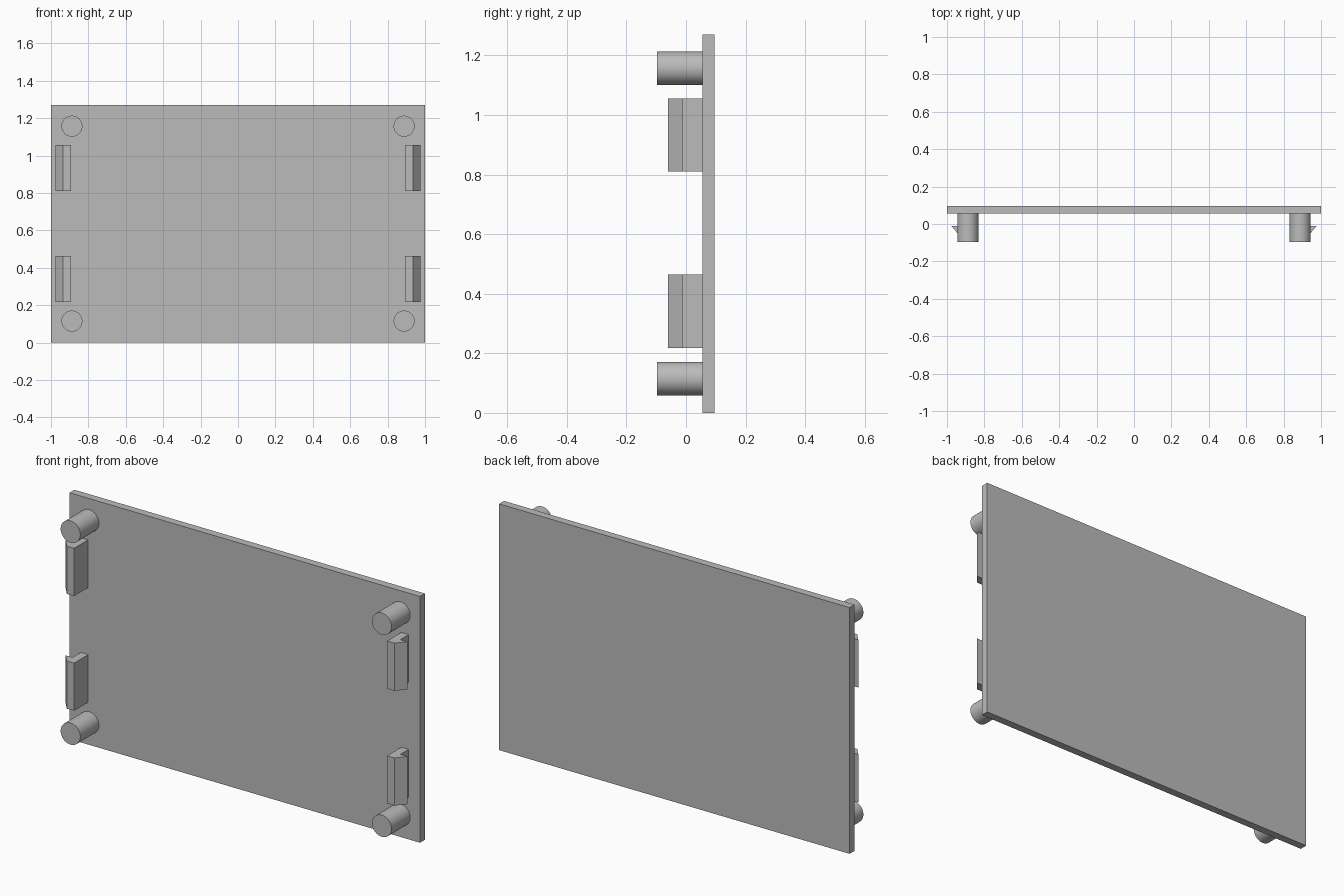
import bpy, bmesh, math

if "Cube" in bpy.data.objects:
    bpy.data.objects.remove(bpy.data.objects["Cube"])

mat = bpy.data.materials.new("light_grey")
mat.diffuse_color = (0.5, 0.5, 0.5, 1)
mat.use_nodes = True
mat.node_tree.nodes["Principled BSDF"].inputs["Base Color"].default_value = mat.diffuse_color

FRONT, BACK, HEIGHT = 0.055, 0.095, 1.27   # panel front and back y, panel height


def finish(name, bm):
    bmesh.ops.recalc_face_normals(bm, faces=bm.faces)
    mesh = bpy.data.meshes.new(name)
    bm.to_mesh(mesh)
    bm.free()
    mesh.materials.append(mat)
    ob = bpy.data.objects.new(name, mesh)
    bpy.context.collection.objects.link(ob)
    return ob


def prism(name, profile, z0, z1):
    """Extrude an (x, y) outline from z0 up to z1."""
    bm = bmesh.new()
    face = bm.faces.new([bm.verts.new((x, y, z0)) for x, y in profile])
    top = bmesh.ops.extrude_face_region(bm, geom=[face])["geom"]
    verts = [v for v in top if isinstance(v, bmesh.types.BMVert)]
    bmesh.ops.translate(bm, verts=verts, vec=(0, 0, z1 - z0))
    return finish(name, bm)


# Flat cover panel
prism("panel", [(-1, FRONT), (1, FRONT), (1, BACK), (-1, BACK)], 0, HEIGHT)

# Snap clip outline with an outward barb
clip = [(0.893, FRONT), (0.893, -0.06), (0.935, -0.06),
        (0.975, -0.012), (0.935, -0.012), (0.935, FRONT)]

for side, sx in (("left", -1), ("right", 1)):
    for level, peg_z, clip_z in (("lower", 0.115, 0.218), ("upper", 1.157, 0.81)):
        prism(f"{level}_{side}_clip", [(sx * x, y) for x, y in clip],
              clip_z, clip_z + 0.246)
        # Round corner peg
        bpy.ops.mesh.primitive_cylinder_add(
            vertices=64, radius=0.056, depth=FRONT + 0.097,
            location=(sx * 0.888, (FRONT - 0.097) / 2, peg_z),
            rotation=(math.pi / 2, 0, 0))
        peg = bpy.context.object
        peg.name = f"{level}_{side}_peg"
        peg.data.materials.append(mat)
        bpy.ops.object.shade_smooth_by_angle(angle=math.radians(30))
